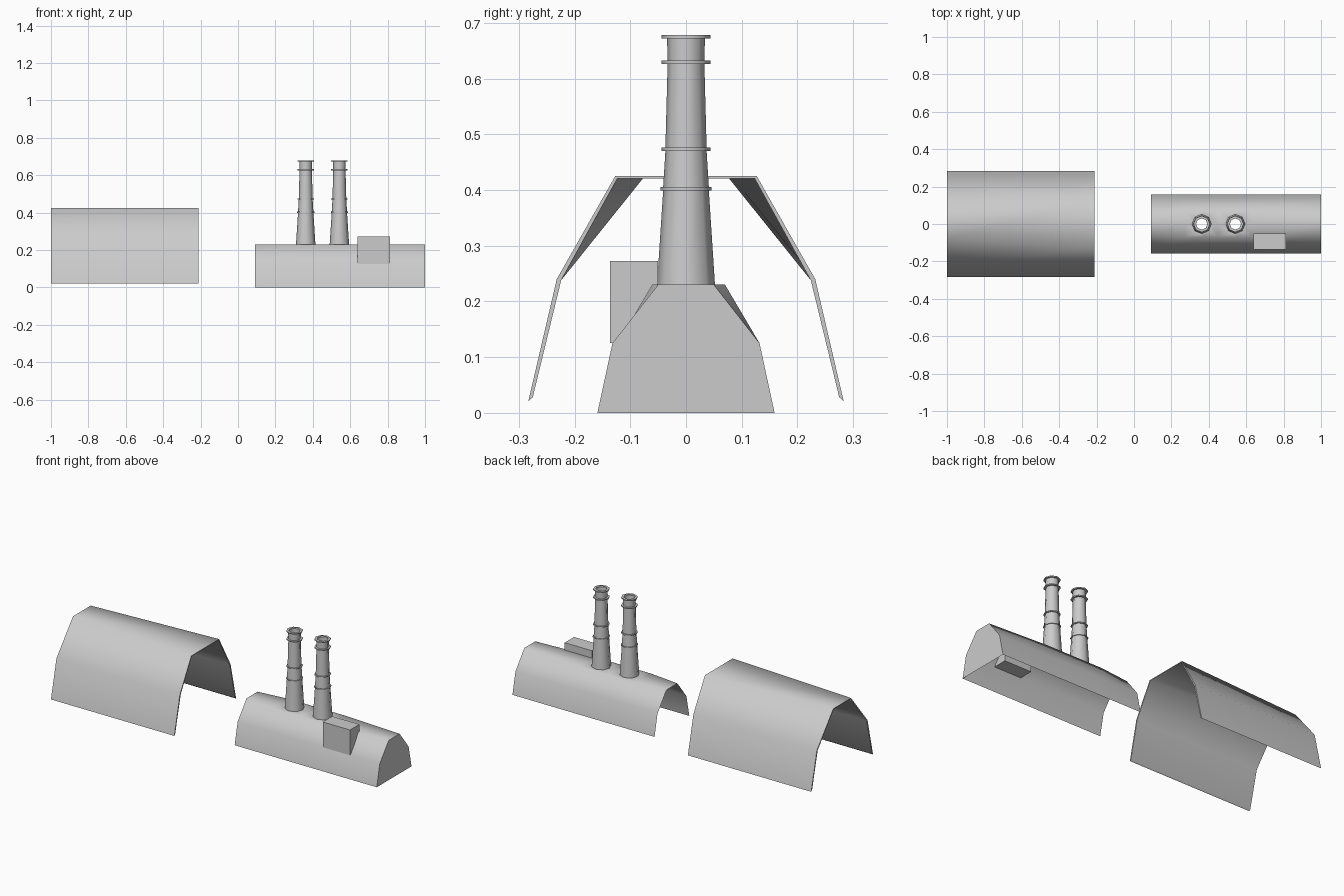
import bpy, bmesh, math

cube = bpy.data.objects.get("Cube")
if cube:
    bpy.data.objects.remove(cube)

# Single plain material
grey = bpy.data.materials.new("plain grey")
grey.use_nodes = True
colour = (0.6, 0.6, 0.6, 1)
grey.diffuse_color = colour
grey.node_tree.nodes["Principled BSDF"].inputs["Base Color"].default_value = colour


def finish(name, bm, angle):
    bmesh.ops.recalc_face_normals(bm, faces=bm.faces)
    mesh = bpy.data.meshes.new(name)
    bm.to_mesh(mesh)
    bm.free()
    mesh.materials.append(grey)
    obj = bpy.data.objects.new(name, mesh)
    bpy.context.collection.objects.link(obj)
    bpy.ops.object.select_all(action='DESELECT')
    obj.select_set(True)
    bpy.context.view_layer.objects.active = obj
    bpy.ops.object.shade_smooth_by_angle(angle=math.radians(angle))
    return obj


def mirrored(half):
    """Complete a half profile, listed from the right foot up to the ridge."""
    return [(-y, z) for y, z in half] + [(y, z) for y, z in reversed(half)]


def bridge(bm, a, b, closed=False):
    n = len(a)
    for i in range(n if closed else n - 1):
        j = (i + 1) % n
        bm.faces.new((a[i], a[j], b[j], b[i]))


# Open shelter: thick shell whose flat ridge narrows towards one end
def shelter_section(bm, x, ridge):
    outer = mirrored([(0.283, 0.021), (0.232, 0.24), (ridge, 0.425)])
    inner = mirrored([(0.275, 0.028), (0.224, 0.238), (ridge - 0.004, 0.421)])
    return [bm.verts.new((x, y, z)) for y, z in outer + inner[::-1]]


bm = bmesh.new()
far, near = shelter_section(bm, -1, 0.081), shelter_section(bm, -0.21, 0.127)
bridge(bm, far, near, True)
for ring in (far, near):
    n = len(ring)
    for i in range(n // 2 - 1):
        bm.faces.new((ring[i], ring[i + 1], ring[n - 2 - i], ring[n - 1 - i]))
finish("shelter_shell", bm, 70)

# Boiler hall: thin shell, open below and at one end, with two flue holes
BASE_R, ROOF_Z, SIDES = 0.052, 0.23, 8
FLUES = (0.362, 0.542)
STEP = 0.09
bm = bmesh.new()
stations = [0.09, FLUES[0] - STEP, FLUES[0], sum(FLUES) / 2, FLUES[1], FLUES[1] + STEP, 1.0]
rows = []
for x in stations:
    w = 0.05 if x in (stations[0], stations[-1]) else 0.07
    profile = mirrored([(0.159, 0), (0.132, 0.125), (w, ROOF_Z)])
    profile.insert(3, (0, ROOF_Z))
    rows.append([bm.verts.new((x, y, z)) for y, z in profile])
for i in range(len(rows) - 1):
    a, b = rows[i], rows[i + 1]
    if i in (0, 5):
        bridge(bm, a, b)
    else:
        bridge(bm, a[:3], b[:3])
        bridge(bm, a[4:], b[4:])
for k, fx in zip((2, 4), FLUES):
    a, b, c = rows[k - 1:k + 2]
    border = [c[3], c[4], b[4], a[4], a[3], a[2], b[2], c[2]]
    hole = [bm.verts.new((fx + BASE_R * math.cos(t * math.tau / SIDES),
                          BASE_R * math.sin(t * math.tau / SIDES), ROOF_Z)) for t in range(SIDES)]
    bridge(bm, border, hole, True)
bm.faces.new(rows[-1])
finish("boiler_hall", bm, 70)

# Chimneys: hollow tapered flues with projecting collars
flue_profile = [(BASE_R, ROOF_Z)]
for z, r, collar in ((0.402, 0.041, 0.046), (0.473, 0.037, 0.044),
                     (0.629, 0.033, 0.044), (0.675, 0.034, 0.044)):
    flue_profile += [(r, z - 0.003), (collar, z - 0.003), (collar, z + 0.003), (r, z + 0.003)]
flue_profile[-1] = (0.03, 0.678)
for side, fx in zip(("inner", "outer"), FLUES):
    bm = bmesh.new()
    rings = [[bm.verts.new((fx + r * math.cos(t * math.tau / SIDES),
                            r * math.sin(t * math.tau / SIDES), z)) for t in range(SIDES)]
             for r, z in flue_profile]
    for a, b in zip(rings, rings[1:]):
        bridge(bm, a, b, True)
    finish(side + "_chimney", bm, 60)

# Box dormer set into the front slope
bm = bmesh.new()
bmesh.ops.create_cube(bm, size=1)
for v in bm.verts:
    v.co.x = 0.725 + v.co.x * 0.174
    v.co.y = -0.093 + v.co.y * 0.086
    v.co.z = 0.199 + v.co.z * 0.147
finish("front_dormer", bm, 30)
